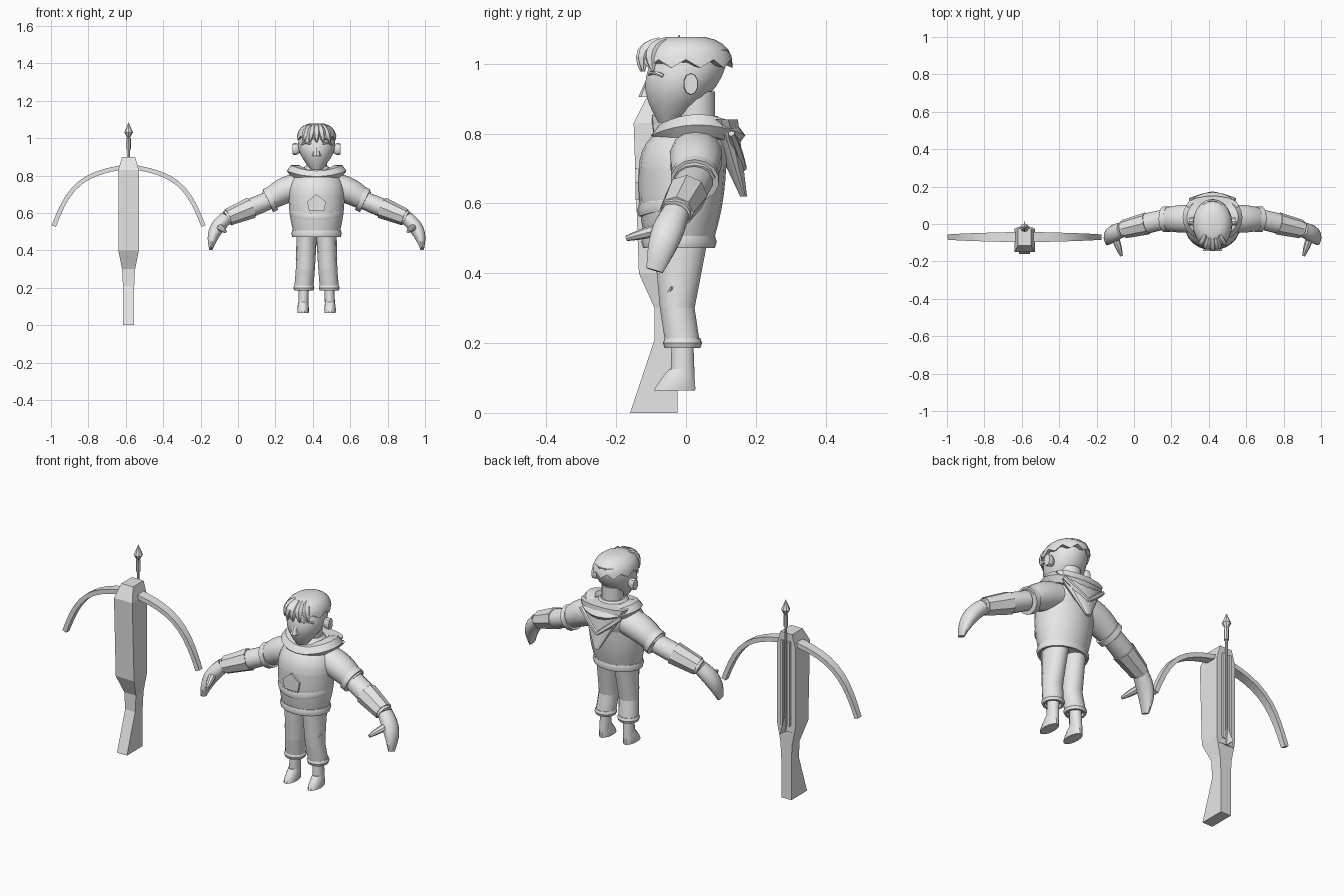
import bpy, bmesh, math
from math import sin, cos, pi
from mathutils import Vector

if "Cube" in bpy.data.objects:
    bpy.data.objects.remove(bpy.data.objects["Cube"])

light_grey = bpy.data.materials.new("light grey")
light_grey.use_nodes = True
colour = (.8, .8, .8, 1)
light_grey.diffuse_color = colour
light_grey.node_tree.nodes["Principled BSDF"].inputs["Base Color"].default_value = colour

CROSSBOW = Vector((-.585, 0, 0))
FIGURE = Vector((.42, 0, 0))
X_AXIS, Y_AXIS, Z_AXIS = Vector((1, 0, 0)), Vector((0, 1, 0)), Vector((0, 0, 1))


def mix(pair, t):
    """Blend a (start, end) pair; a single number stays constant."""
    if isinstance(pair, tuple):
        return pair[0] + (pair[1] - pair[0]) * t
    return pair


def skin(name, rings, origin=FIGURE, side=1, sharp=35, closed=False):
    """Bridge rings of points into one surface; side -1 mirrors it."""
    mesh_data = bmesh.new()
    rows = [[mesh_data.verts.new(origin + Vector((side * x, y, z))) for x, y, z in ring]
            for ring in rings]
    following = rows[1:] + rows[:1] if closed else rows[1:]
    for lower, upper in zip(rows, following):
        for i in range(len(lower)):
            mesh_data.faces.new((lower[i - 1], lower[i], upper[i], upper[i - 1]))
    if not closed:
        mesh_data.faces.new(rows[0])
        mesh_data.faces.new(rows[-1])
    bmesh.ops.recalc_face_normals(mesh_data, faces=mesh_data.faces[:])
    for face in mesh_data.faces:
        face.smooth = True
    for edge in mesh_data.edges:
        edge.smooth = edge.calc_face_angle(0) < math.radians(sharp)
    mesh = bpy.data.meshes.new(name)
    mesh_data.to_mesh(mesh)
    mesh_data.free()
    mesh.materials.append(light_grey)
    bpy.context.collection.objects.link(bpy.data.objects.new(name, mesh))


def circle(count, turn=0):
    return [(cos(turn + 2 * pi * i / count), sin(turn + 2 * pi * i / count))
            for i in range(count)]


def limb(name, start, end, wide, deep, bulge=0, bow=(0, 0, 0), level=False,
         steps=6, sides=14, turn=0, **options):
    """Tapered, optionally bulging and bowed form between two points."""
    start, end, bow = Vector(start), Vector(end), Vector(bow)
    rings = []
    for i in range(steps + 1):
        t = i / steps
        swell = sin(pi * t)
        centre = start.lerp(end, t) + bow * swell
        along = (end - start + bow * pi * cos(pi * t)).normalized()
        if level:
            along = Z_AXIS
        guide = X_AXIS if abs(along.y) > .9 else Y_AXIS
        across = guide.cross(along).normalized()
        other = along.cross(across)
        rings.append([centre + across * c * (mix(wide, t) + bulge * swell)
                      + other * s * (mix(deep, t) + bulge * swell)
                      for c, s in circle(sides, turn)])
    skin(name, rings, **options)


def hoop(name, centre, wide, deep, thick, tall, sag=0, **options):
    """Oval band of six-sided section, sagging at the front and back."""
    x, y, z = centre
    rings = [[(x + c * (wide + thick * u), y + s * (deep + thick * u),
               z - sag * s * s + tall * v) for u, v in circle(6)]
             for c, s in circle(24)]
    skin(name, rings, closed=True, **options)


def cuff(name, start, end, begin, finish, wide, deep, **options):
    """Short sleeve band covering part of the line between two joints."""
    limb(name, start.lerp(end, begin), start.lerp(end, finish), wide, deep, **options)


# Crossbow stock: height, half width and front of each station
stations = [(0, .03, -.16), (.21, .03, -.09), (.3, .035, -.09),
            (.4, .055, -.135), (.83, .055, -.15), (.9, .035, -.115)]
skin("crossbow_stock", [[(-wide, front, z), (wide, front, z), (wide, -.025, z), (-wide, -.025, z)]
                        for z, wide, front in stations], origin=CROSSBOW, sharp=5)

# Crossbow limbs and bolt rails
for side, label in ((1, "left"), (-1, "right")):
    limb("crossbow_limb_" + label, (0, -.07, .85), (.4, -.07, .53), .017, (.04, .02),
         bow=(.06, 0, .07), steps=10, sides=4, turn=pi / 4, origin=CROSSBOW, side=side)
    limb("crossbow_rail_" + label, (.02, -.02, .4), (.02, -.02, .86), .01, .01,
         steps=1, sides=4, turn=pi / 4, origin=CROSSBOW, side=side)


# Bolt
def bolt_part(name, low, high, wide, deep, sides=8):
    limb("bolt_" + name, (0, -.02, low), (0, -.02, high), wide, deep,
         steps=1, sides=sides, origin=CROSSBOW)


bolt_part("shaft", .38, 1.02, .007, .007)
bolt_part("collar", .94, 1, .012, .012)
bolt_part("head_base", 1, 1.03, (.006, .023), (.006, .023))
bolt_part("head_point", 1.03, 1.083, (.023, .001), (.023, .001))
bolt_part("fin_across", .37, .46, (.045, .01), .003, sides=4)
bolt_part("fin_upright", .37, .46, .003, (.05, .01), sides=4)

# Tunic
limb("tunic_body", (0, -.02, .48), (0, -.01, .7), (.12, .15), (.095, .125), bulge=.008,
     level=True, sides=20)
limb("tunic_chest", (0, -.01, .7), (0, .03, .85), (.15, .06), (.125, .06), bulge=.03,
     level=True, sides=20)
hoop("tunic_hem", (0, -.02, .49), .125, .098, .01, .02)
hoop("sash", (0, -.02, .6), .135, .11, .01, .02, sag=.02)

# Chest emblem plate
half = [(.05, .66), (.04, .61)]
emblem = [(0, .7)] + half + [(-x, z) for x, z in reversed(half)]
skin("chest_emblem", [[(x, y, z) for x, z in emblem] for y in (-.145, -.136)])

# Hood
hoop("hood_collar", (0, .035, .825), .115, .09, .045, .035, sag=.03)
limb("hood_drape", (0, .1, .84), (0, .165, .62), (.14, .015), (.05, .01), level=True)
for side in (1, -1):
    limb("hood_fold", (.12, .13, .8), (0, .165, .7), .01, .01, bulge=.004, sides=6, side=side)

# Head
limb("neck", (0, .03, .8), (0, .03, .92), .055, .055)
limb("head", (0, -.05, .832), (0, .02, 1.04), (.03, .085), (.03, .105), bulge=.037,
     level=True, steps=8)
limb("nose", (0, -.1, .97), (0, -.112, .905), (.01, .024), (.008, .024), level=True, sides=8)

# Hair cap with a zigzag rim
rings = [[(.085 * c, .11 * s, 1) for c, s in circle(20)]]
for step in range(6):
    lift = step / 6 * pi / 2
    shrink = cos(lift) ** .7
    rings.append([(.106 * shrink * c, .134 * shrink * s,
                   1 + .08 * sin(lift) + (.012 * (-1) ** i if step == 0 else 0))
                  for i, (c, s) in enumerate(circle(20))])
skin("hair", rings, sharp=25)
for i in range(-2, 3):
    x = .036 * i
    y = -.128 * math.sqrt(1 - (x / .106) ** 2)
    limb("fringe_lock", (x / 2, y * .6, 1.065), (x, y, .978), (.012, .004), (.012, .004),
         bulge=.013, bow=(0, -.02, .01), sides=6, sharp=25)

# Joints of the left side, mirrored for the right
shoulder, elbow = Vector((.09, .03, .745)), Vector((.26, .025, .665))
wrist, fingertip = Vector((.485, -.03, .572)), Vector((.565, -.09, .408))
hip, knee = Vector((.052, -.015, .5)), Vector((.06, -.025, .3))
ankle, sole = Vector((.068, -.01, .2)), Vector((.072, -.033, .064))

for side, label in ((1, "left_"), (-1, "right_")):
    # Face
    limb(label + "ear", (.09, .012, .942), (.127, .014, .942), (.022, .03), (.014, .02),
         bulge=.005, sides=10, side=side)
    limb(label + "brow", (.015, -.105, .965), (.08, -.065, .965), .006, .006,
         bow=(.01, -.01, .01), sides=6, side=side)
    # Arm
    limb(label + "sleeve", shoulder, elbow, (.07, .055), (.075, .06), bulge=.007,
         bow=(0, 0, .012), side=side)
    cuff(label + "sleeve_cuff", shoulder, elbow, .85, 1, .067, .07, side=side)
    limb(label + "forearm", elbow, wrist, (.048, .038), (.053, .043), bulge=.006, side=side)
    cuff(label + "bracer", elbow, wrist, .4, .95, (.058, .046), (.06, .05),
         sides=8, sharp=25, side=side)
    limb(label + "hand", wrist, fingertip, (.036, .01), (.04, .025), bulge=.012,
         bow=(.018, 0, .01), steps=8, side=side)
    limb(label + "thumb", (.525, -.06, .53), (.487, -.17, .5), (.016, .008), (.02, .008),
         bulge=.004, sides=8, side=side)
    # Leg
    limb(label + "thigh", hip, knee, (.055, .051), (.08, .051), level=True, side=side)
    limb(label + "trouser_shin", knee, ankle, .051, .051, level=True, side=side)
    hoop(label + "trouser_cuff", ankle, .046, .046, .01, .016, side=side)
    limb(label + "knee_crease", (.03, -.065, .35), (.11, -.04, .36), .003, .003,
         bulge=.006, bow=(0, -.012, -.03), sides=6, side=side)
    limb(label + "ankle", ankle, (.072, -.01, .09), .027, (.032, .036), level=True, side=side)
    limb(label + "foot", (.072, -.015, .125), sole, (.025, .03), (.034, .061), bulge=.003,
         level=True, side=side)
